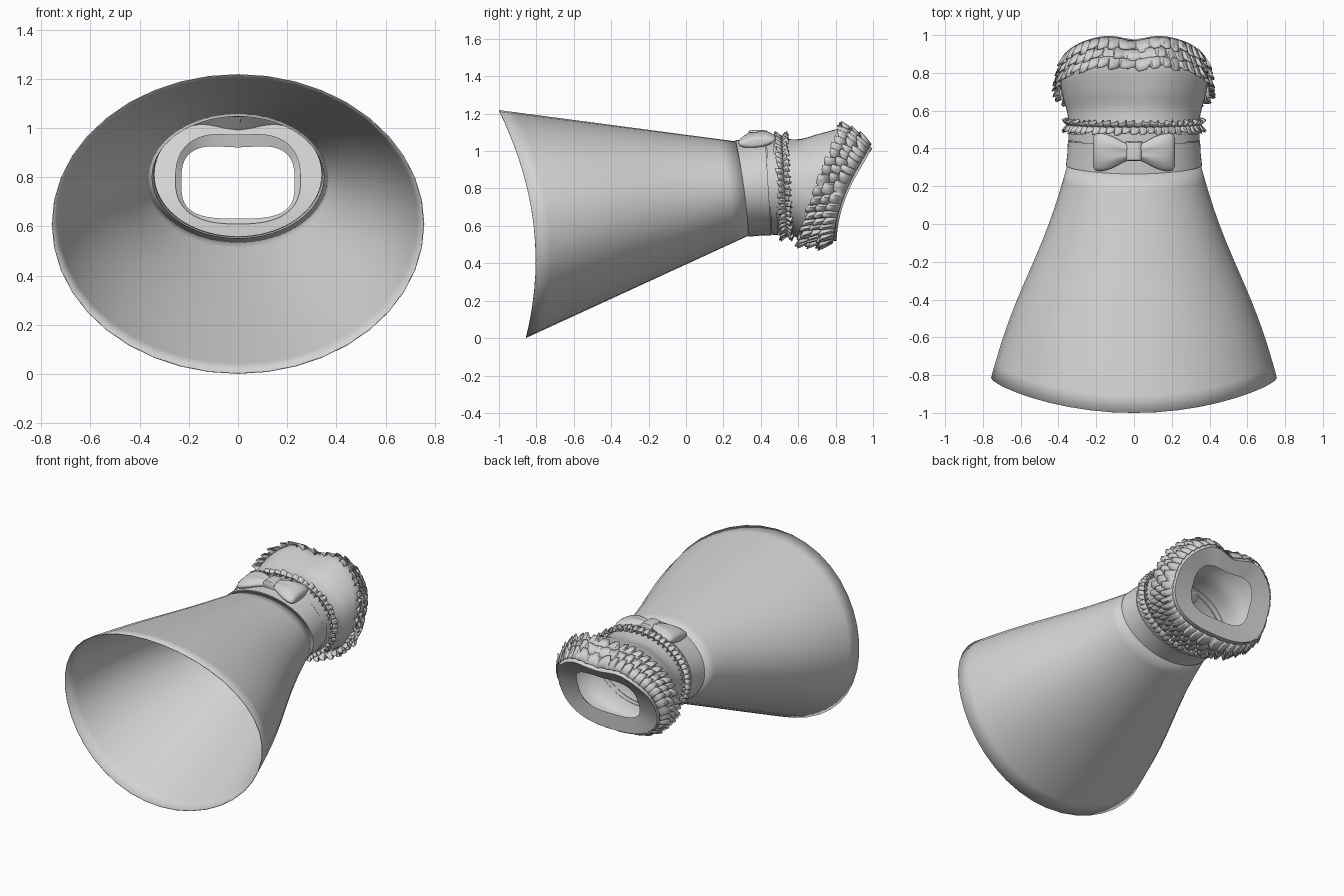
import bpy, bmesh, math

if "Cube" in bpy.data.objects:
    bpy.data.objects.remove(bpy.data.objects["Cube"])

fabric = bpy.data.materials.new("grey_fabric")
fabric.diffuse_color = (0.65, 0.65, 0.65, 1)
fabric.use_nodes = True
fabric.node_tree.nodes["Principled BSDF"].inputs["Base Color"].default_value = fabric.diffuse_color


def point(p, t, off=0.0, dy=0.0):
    """Point on a tilted rounded ring: centre z, z radius, x radius,
    y offset, y tilt, y bend, roundness power, neckline dip."""
    cz, rz, rx, a, b, c, n, d = p
    co, si = math.cos(t), math.sin(t)
    u = math.copysign(abs(co) ** (2 / n), co)
    s = math.copysign(abs(si) ** (2 / n), si)
    x = (rx + off) * u
    y = a + b * s + c * s * s + dy
    z = cz + (rz + off) * s
    if s > 0:
        middle = math.exp(-(x / 0.09) ** 2)
        y -= d * middle
        z += 0.7 * d * s * (math.exp(-((abs(x) - 0.19) / 0.1) ** 2) - middle)
    return (x, y, z)


def mix(p, q, f):
    return tuple(i + (j - i) * f for i, j in zip(p, q))


def smooth_rings(rings, steps):
    """Catmull-Rom interpolation between ring descriptions."""
    out = []
    for i in range(len(rings) - 1):
        p0, p1 = rings[max(i - 1, 0)], rings[i]
        p2, p3 = rings[i + 1], rings[min(i + 2, len(rings) - 1)]
        for k in range(steps):
            f = k / steps
            out.append(tuple(
                0.5 * (2 * b + (c - a) * f + (2 * a - 5 * b + 4 * c - d) * f * f
                       + (3 * b - a - 3 * c + d) * f ** 3)
                for a, b, c, d in zip(p0, p1, p2, p3)))
    return out + [rings[-1]]


def skin(name, loops, caps=False, thick=0.0, angle=40):
    """Join closed loops of points into a surface."""
    bm = bmesh.new()
    vs = [[bm.verts.new(co) for co in loop] for loop in loops]
    n = len(vs[0])
    for lo, hi in zip(vs, vs[1:]):
        for i in range(n):
            j = (i + 1) % n
            bm.faces.new((lo[i], lo[j], hi[j], hi[i]))
    if caps:
        bm.faces.new(vs[0])
        bm.faces.new(vs[-1])
    bmesh.ops.recalc_face_normals(bm, faces=bm.faces)
    me = bpy.data.meshes.new(name)
    bm.to_mesh(me)
    bm.free()
    ob = bpy.data.objects.new(name, me)
    bpy.context.collection.objects.link(ob)
    me.materials.append(fabric)
    if thick:
        m = ob.modifiers.new("thickness", 'SOLIDIFY')
        m.thickness = thick
        m.offset = 0
    bpy.ops.object.select_all(action='DESELECT')
    ob.select_set(True)
    bpy.context.view_layer.objects.active = ob
    bpy.ops.object.shade_smooth_by_angle(angle=math.radians(angle))
    return ob


def angles(n):
    return [2 * math.pi * i / n for i in range(n)]


# skirt: flares from the waist to the curved hem
hem = (0.61, 0.607, 0.755, -0.815, -0.0725, -0.1125, 2, 0)
waist = (0.80, 0.25, 0.352, 0.31, -0.035, -0.01, 2, 0)
loops = []
for k in range(15):
    f = k / 14
    p = list(mix(hem, waist, f))
    p[2] += 0.014 * math.sin(2 * math.pi * f)
    loops.append([point(p, t) for t in angles(40)])
skin("skirt", loops, thick=0.004)

# bodice: waist to neckline
upper = [
    waist,
    (0.81, 0.252, 0.342, 0.40, -0.02, 0, 2, 0),
    (0.812, 0.255, 0.342, 0.50, -0.01, 0, 2.05, 0),
    (0.807, 0.26, 0.354, 0.59, 0.02, 0, 2.15, 0.005),
    (0.815, 0.285, 0.376, 0.67, 0.06, 0, 2.3, 0.015),
    (0.822, 0.297, 0.388, 0.75, 0.11, 0.02, 2.4, 0.022),
    (0.765, 0.245, 0.37, 0.86, 0.10, 0.045, 2.5, 0.028),
]
rings = smooth_rings(upper, 5)
skin("bodice", [[point(p, t) for t in angles(72)] for p in rings])

# neckline lip with its rounded opening
rim = upper[-1]
hole = (0.78, 0.148, 0.23, 0.85, 0.06, 0.02, 3.2, 0.01)
inner = (0.795, 0.185, 0.255, 0.835, 0.065, 0.02, 2.6, 0.01)
skin("neckline_lip", [[point(p, t) for t in angles(72)] for p in (rim, hole, inner)])


# waistband layers
def band(name, f0, f1, off):
    a, b, c = upper[0], upper[1], upper[2]
    pick = lambda f: mix(a, b, f) if f < 1 else mix(b, c, f - 1)
    parts = [(f0, -0.003), (f0, off), ((f0 + f1) / 2, off), (f1, off), (f1, -0.003)]
    skin(name, [[point(pick(f), t, o) for t in angles(72)] for f, o in parts], angle=30)


band("waistband", 0.0, 1.4, 0.008)
band("upper_waistband", 1.44, 1.8, 0.005)


# pleated ruffles
def ruffle(name, base, edge, pleats, lift, phase=0.0):
    """Band of overlapping pleats from an attached ring to a flared free ring."""
    pattern = [(0.0, 0.0), (0.3, 0.8), (0.78, 1.0), (0.93, 0.0)]
    loops = []
    for f in (0.0, 0.5, 1.0):
        ring = mix(base, edge, f)
        loop = []
        for k in range(pleats):
            wave = 0.5 + 0.5 * math.sin(k * 2.4 + phase * 3)
            for g, h in pattern:
                t = 2 * math.pi * (k + g + phase) / pleats
                off = 0.004 + lift * f ** 0.8 * (0.4 + 0.6 * h) + 0.006 * h
                loop.append(point(ring, t, off + 0.3 * lift * (wave - 0.5) * f,
                                  0.4 * lift * f * (wave - h)))
        loops.append(loop)
    skin(name, loops, thick=0.004, angle=35)


# neckline ruffles in overlapping rows
for i in range(3):
    f = i / 2
    base = mix((0.772, 0.253, 0.373, 0.85, 0.106, 0.042, 2.5, 0.028),
               (0.82, 0.293, 0.386, 0.765, 0.108, 0.02, 2.4, 0.022), f)
    edge = list(base)
    edge[3] -= 0.068
    edge[4] += 0.014
    edge[1] += 0.014 * (1 - f) - 0.004 * f
    edge[0] += 0.014 * (1 - f)
    ruffle("neckline_ruffle_%d" % (i + 1), base, edge, 44, 0.036, 0.5 * i)

# waist ruffles in two opposing rows
seam = (0.812, 0.257, 0.345, 0.526, -0.014, 0, 2.08, 0)
for i, dy in enumerate((-0.034, 0.028)):
    edge = list(seam)
    edge[3] += dy
    ruffle("waist_ruffle_%d" % (i + 1), seam, edge, 54, 0.025, 0.5 * i)

# bow loops: x, centre z, half length in y, half height
loop_stations = [(0.02, 1.08, 0.04, 0.018), (0.06, 1.078, 0.055, 0.026),
                 (0.11, 1.072, 0.082, 0.034), (0.16, 1.062, 0.098, 0.038),
                 (0.195, 1.052, 0.098, 0.034), (0.212, 1.048, 0.088, 0.024),
                 (0.217, 1.046, 0.06, 0.012)]
for name, side in (("bow_loop_right", 1), ("bow_loop_left", -1)):
    loops = []
    for x, z, hy, hz in smooth_rings(loop_stations, 2):
        fold = 0.18 * max(0, 1 - x / 0.2)
        loops.append([(side * x, 0.38 + hy * math.cos(t),
                       z + 0.12 * hy * math.cos(t)
                       + hz * math.sin(t) * (1 + fold * math.cos(6 * t)))
                      for t in angles(32)])
    skin(name, loops, caps=True, angle=50)

# bow knot: rounded block
knot = []
for y, s in ((-0.052, 0.6), (-0.047, 0.9), (-0.025, 1.0), (0.025, 1.0),
             (0.047, 0.9), (0.052, 0.6)):
    loop = []
    for t in angles(24):
        u, v = math.cos(t), math.sin(t)
        loop.append((0.042 * math.copysign(abs(u) ** 0.6, u), 0.385 + y,
                     1.078 + 0.034 * s * math.copysign(abs(v) ** 0.6, v)))
    knot.append(loop)
skin("bow_knot", knot, caps=True, angle=50)
